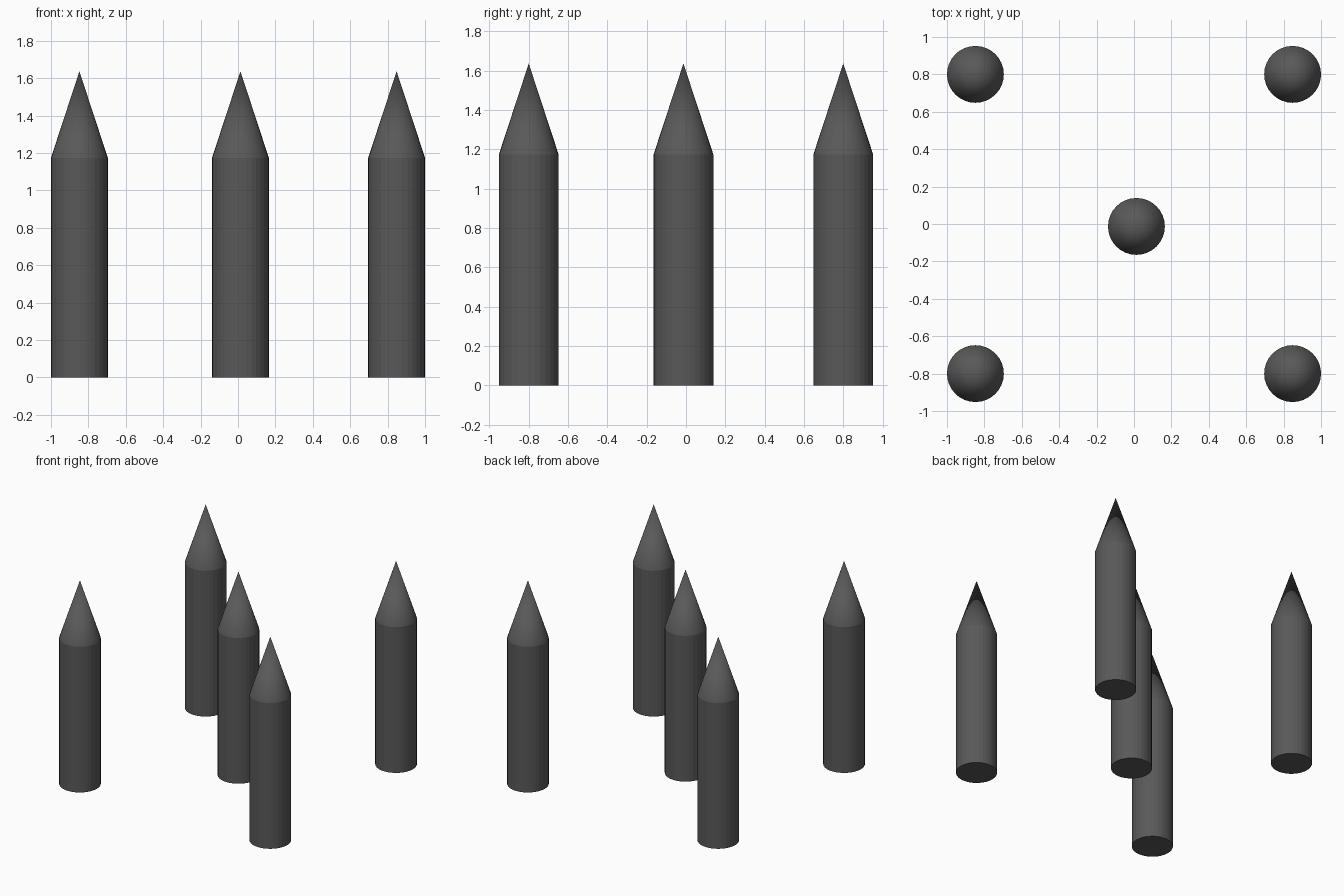
import bpy
import bmesh
import math

if "Cube" in bpy.data.objects:
    bpy.data.objects.remove(bpy.data.objects["Cube"])

RADIUS, SHOULDER, TIP, SIDES = 0.152, 1.174, 1.637, 32

grey = bpy.data.materials.new("dark grey")
grey.diffuse_color = (0.1, 0.1, 0.1, 1)
grey.use_nodes = True
grey.node_tree.nodes["Principled BSDF"].inputs["Base Color"].default_value = grey.diffuse_color


def pointed_post(name, x, y):
    """Closed post: flat-sided shaft with a smooth conical point."""
    bm = bmesh.new()

    def ring(z):
        return [bm.verts.new((RADIUS * math.cos(2 * math.pi * i / SIDES),
                              RADIUS * math.sin(2 * math.pi * i / SIDES), z))
                for i in range(SIDES)]

    low, high = ring(0), ring(SHOULDER)
    tip = bm.verts.new((0, 0, TIP))
    bm.faces.new(low[::-1])
    for i in range(SIDES):
        j = (i + 1) % SIDES
        bm.faces.new((low[i], low[j], high[j], high[i]))
        cone_face = bm.faces.new((high[i], high[j], tip))
        cone_face.smooth = True
    # keep the shoulder crisp
    for i in range(SIDES):
        bm.edges.get((high[i], high[(i + 1) % SIDES])).smooth = False
    mesh = bpy.data.meshes.new(name)
    bm.to_mesh(mesh)
    bm.free()
    mesh.materials.append(grey)
    post = bpy.data.objects.new(name, mesh)
    post.location = (x, y, 0)
    bpy.context.collection.objects.link(post)


# four corner posts
for side, x in (("left", -0.848), ("right", 0.848)):
    for end, y in (("front", -0.8), ("back", 0.8)):
        pointed_post(f"{end}_{side}_post", x, y)

# centre post, slightly off centre
pointed_post("centre_post", 0.013, -0.013)
